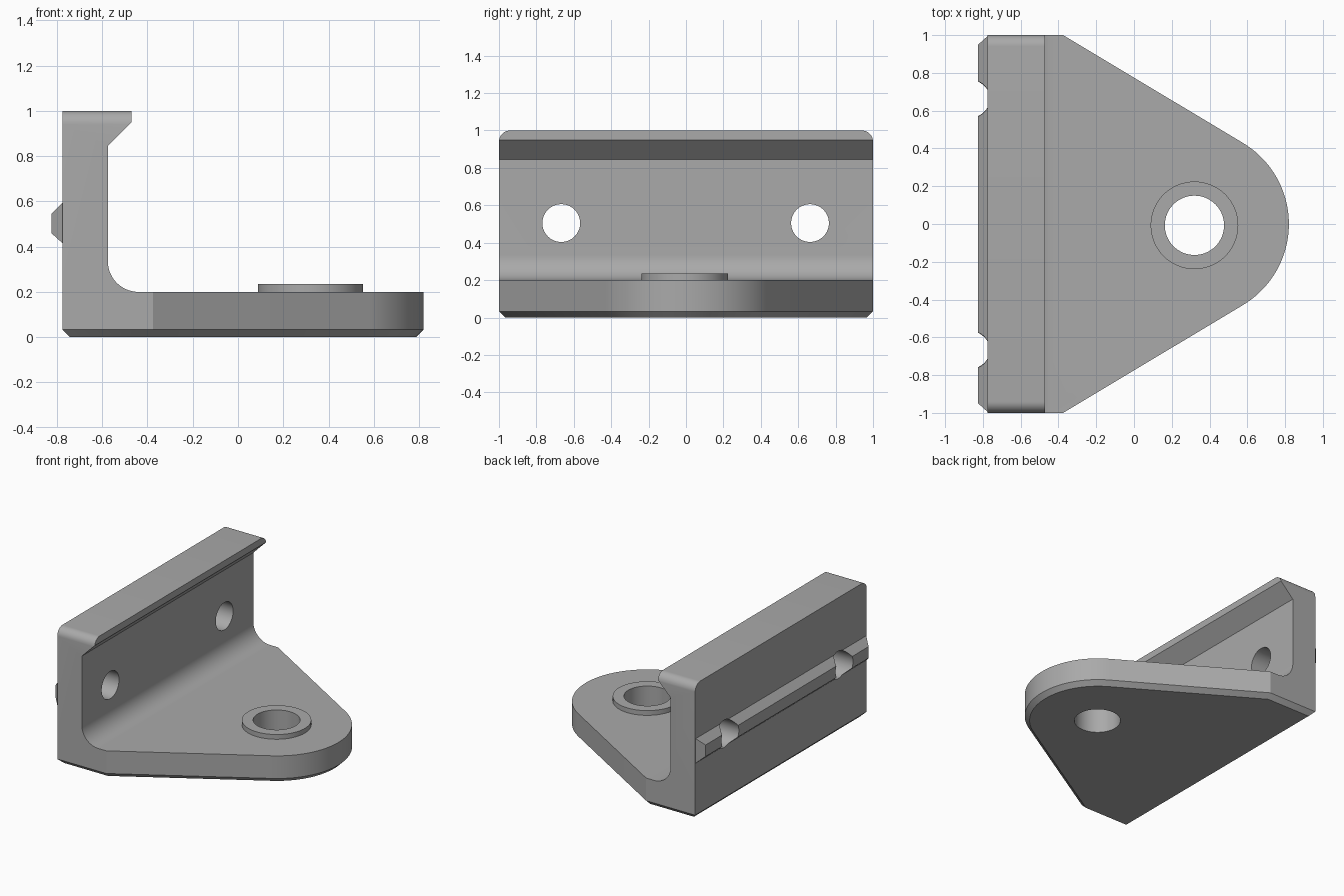
import bpy, bmesh
from math import sin, cos, pi, atan2, acos, hypot, radians
from mathutils import Vector, Matrix

cube = bpy.data.objects.get("Cube")
if cube:
    bpy.data.objects.remove(cube)

grey = bpy.data.materials.new("plain grey")
grey.use_nodes = True
grey.diffuse_color = (0.4, 0.4, 0.4, 1)
grey.node_tree.nodes["Principled BSDF"].inputs["Base Color"].default_value = (0.4, 0.4, 0.4, 1)


def make_object(name, bm):
    bmesh.ops.recalc_face_normals(bm, faces=bm.faces)
    mesh = bpy.data.meshes.new(name)
    bm.to_mesh(mesh)
    bm.free()
    obj = bpy.data.objects.new(name, mesh)
    mesh.materials.append(grey)
    bpy.context.collection.objects.link(obj)
    return obj


def prism(points, depth):
    """Extrude a closed outline of 3D points along a depth vector."""
    bm = bmesh.new()
    face = bm.faces.new([bm.verts.new(p) for p in points])
    geom = bmesh.ops.extrude_face_region(bm, geom=[face])["geom"]
    new_verts = [g for g in geom if isinstance(g, bmesh.types.BMVert)]
    bmesh.ops.translate(bm, verts=new_verts, vec=Vector(depth))
    return bm


def arc(cx, cy, r, start, end, steps):
    return [(cx + r * cos(start + (end - start) * i / steps),
             cy + r * sin(start + (end - start) * i / steps)) for i in range(steps + 1)]


def cylinder(name, radius, depth, centre, axis="Z"):
    bm = bmesh.new()
    turn = Matrix.Rotation(pi / 2, 4, "Y") if axis == "X" else Matrix()
    bmesh.ops.create_cone(bm, cap_ends=True, segments=64, radius1=radius, radius2=radius,
                          depth=depth, matrix=Matrix.Translation(centre) @ turn)
    return make_object(name, bm)


def combine(target, tool, operation):
    """Apply a boolean and discard the tool object."""
    tool.hide_render = True
    mod = target.modifiers.new("combine", "BOOLEAN")
    mod.operation = operation
    mod.solver = "EXACT"
    mod.object = tool
    bpy.context.view_layer.objects.active = target
    bpy.ops.object.modifier_apply(modifier=mod.name)
    bpy.data.objects.remove(tool)


BACK, SHOULDER, PIVOT, NOSE = -0.775, -0.375, 0.32, 0.5

# Plan outline: straight back, tapering sides tangent to a round nose
dx, dy = SHOULDER - PIVOT, 1.0
tangent = atan2(dy, dx) - acos(NOSE / hypot(dx, dy))
plan = [(BACK, -1), (SHOULDER, -1)] + arc(PIVOT, 0, NOSE, -tangent, tangent, 40)
plan += [(SHOULDER, 1), (BACK, 1)]
bm = prism([(x, y, 0) for x, y in plan], (0, 0, 1))

# Chamfer around the underside, rounded ends on the top
bottom = [e for e in bm.edges if all(v.co.z < 0.01 for v in e.verts)]
bmesh.ops.bevel(bm, geom=bottom, offset=0.033, segments=1, affect="EDGES")
ends = [e for e in bm.edges if all(v.co.z > 0.99 and abs(v.co.y) > 0.99 for v in e.verts)
        and abs(e.verts[0].co.y - e.verts[1].co.y) < 0.01]
bmesh.ops.bevel(bm, geom=ends, offset=0.06, segments=10, profile=0.5, affect="EDGES")
bracket = make_object("bracket", bm)

# Side profile: base, filleted upright and hooked lip
side = [(-1, -0.1), (-1, 1.1), (-0.47, 1.1), (-0.47, 0.95), (-0.575, 0.845)]
side += arc(-0.44, 0.335, 0.135, pi, 1.5 * pi, 16)
side += [(1, 0.2), (1, -0.1)]
profile = make_object("side_profile", prism([(x, -1.2, z) for x, z in side], (0, 2.4, 0)))
combine(bracket, profile, "INTERSECT")

# Locating rib on the back, sloped on every side
bm = bmesh.new()
rings = [[bm.verts.new((x, sy * y, z)) for sy, z in ((-1, low), (1, low), (1, high), (-1, high))]
         for x, y, low, high in ((-0.77, 0.999, 0.41, 0.6), (-0.825, 0.95, 0.46, 0.545))]
for ring in rings:
    bm.faces.new(ring)
for i in range(4):
    j = (i + 1) % 4
    bm.faces.new((rings[0][i], rings[0][j], rings[1][j], rings[1][i]))
combine(bracket, make_object("locating_rib", bm), "UNION")

# Raised boss and its through hole
combine(bracket, cylinder("boss", 0.232, 0.135, (PIVOT, -0.007, 0.1675)), "UNION")
combine(bracket, cylinder("pivot_hole", 0.157, 1, (PIVOT, -0.007, 0.2)), "DIFFERENCE")

# Two mounting holes through the upright and rib
for y in (-0.667, 0.663):
    combine(bracket, cylinder("mounting_hole", 0.101, 0.6, (-0.7, y, 0.505), "X"), "DIFFERENCE")

bpy.ops.object.select_all(action="DESELECT")
bracket.select_set(True)
bpy.context.view_layer.objects.active = bracket
bpy.ops.object.shade_smooth_by_angle(angle=radians(30))
